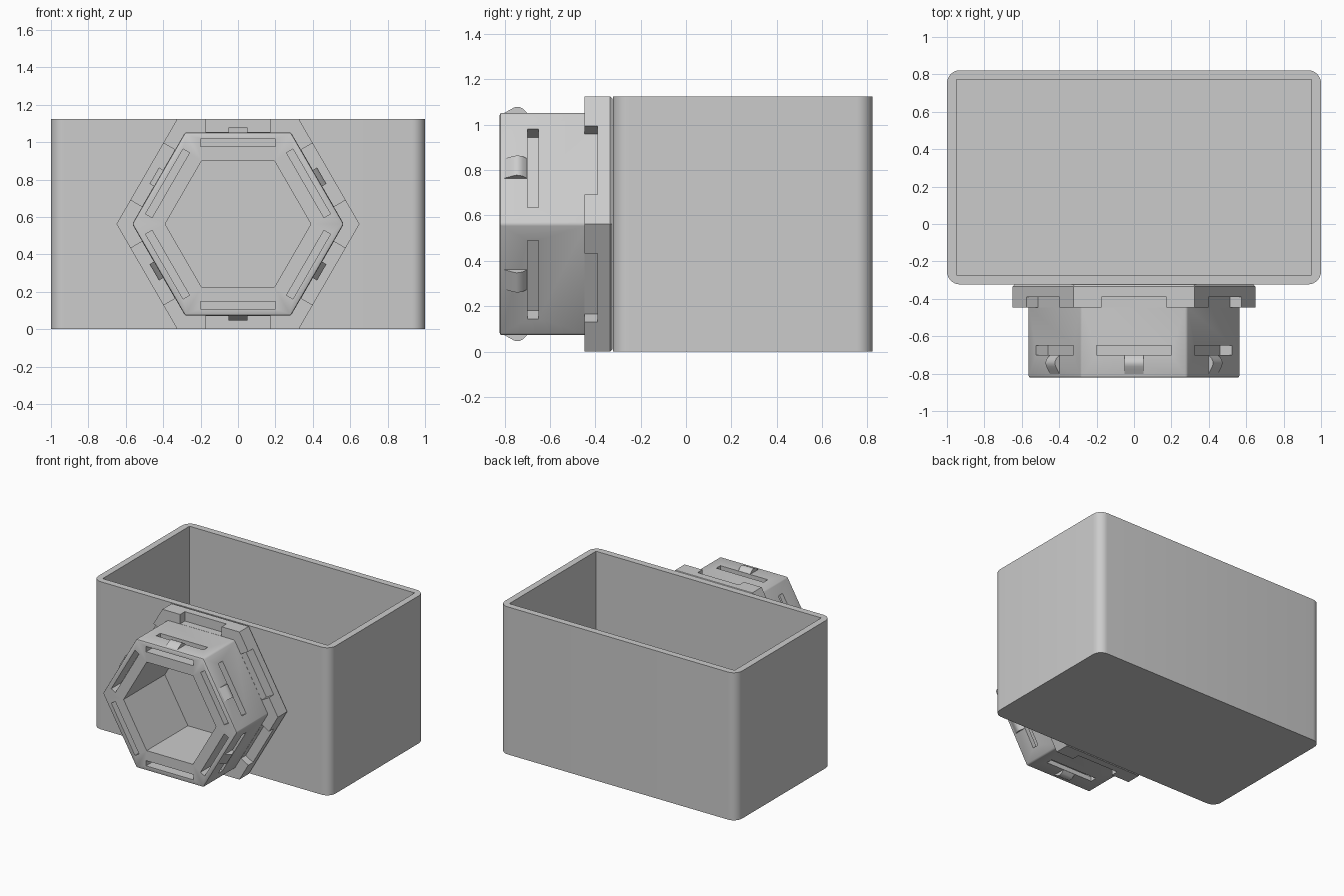
import bpy, bmesh, math
from mathutils import Vector

if "Cube" in bpy.data.objects:
    bpy.data.objects.remove(bpy.data.objects["Cube"])

CZ = 0.5625                      # height of the hexagon axis
Y0, Y1 = -0.323, 0.822           # front and back of the bin

grey = bpy.data.materials.new("light grey")
grey.diffuse_color = (0.6, 0.6, 0.6, 1)
grey.use_nodes = True
grey.node_tree.nodes["Principled BSDF"].inputs["Base Color"].default_value = grey.diffuse_color


def finish(name, bm):
    bmesh.ops.recalc_face_normals(bm, faces=bm.faces[:])
    me = bpy.data.meshes.new(name)
    bm.to_mesh(me)
    bm.free()
    ob = bpy.data.objects.new(name, me)
    bpy.context.collection.objects.link(ob)
    me.materials.append(grey)
    return ob


def activate(ob):
    bpy.ops.object.select_all(action='DESELECT')
    ob.select_set(True)
    bpy.context.view_layer.objects.active = ob


def cut(ob, cutter):
    activate(ob)
    m = ob.modifiers.new("cut", 'BOOLEAN')
    m.operation, m.solver, m.object = 'DIFFERENCE', 'EXACT', cutter
    bpy.ops.object.modifier_apply(modifier=m.name)
    bpy.data.objects.remove(cutter)


def smooth(ob):
    activate(ob)
    bpy.ops.object.shade_smooth_by_angle(angle=math.radians(30))


def block(bm, x, y0, y1, z0, z1):
    vs = bmesh.ops.create_cube(bm, size=1)['verts']
    for v in vs:
        v.co = Vector((v.co.x * 2 * x, y0 + (v.co.y + .5) * (y1 - y0),
                       z0 + (v.co.z + .5) * (z1 - z0)))


def hex_point(k, r, s, y):
    """Point at distance r from the axis and s along hexagon side k."""
    a = math.radians(90 + 60 * k)
    return Vector((r * math.cos(a) - s * math.sin(a), y,
                   CZ + r * math.sin(a) + s * math.cos(a)))


def side_prisms(bm, profile, half):
    """Extrude an (apothem, y) profile along each of the six sides."""
    for k in range(6):
        ends = [[bm.verts.new(hex_point(k, r, s, y)) for r, y in profile]
                for s in (-half, half)]
        n = len(profile)
        for e in ends:
            bm.faces.new(e)
        for i in range(n):
            j = (i + 1) % n
            bm.faces.new((ends[0][i], ends[0][j], ends[1][j], ends[1][i]))


# Open bin: rounded vertical corners outside, square corners inside
bm = bmesh.new()
block(bm, 1, Y0, Y1, 0, 2 * CZ)
upright = [e for e in bm.edges if abs(e.verts[0].co.z - e.verts[1].co.z) > .5]
bmesh.ops.bevel(bm, geom=upright, offset=0.07, segments=8, profile=0.5,
                affect='EDGES')
bin_body = finish("bin", bm)
bm = bmesh.new()
block(bm, 0.95, Y0 + 0.05, Y1 - 0.05, 0.05, 1.5)
cut(bin_body, finish("bin_cutter", bm))
smooth(bin_body)

# Hollow hexagonal plug with flange: (apothem, y) profile around six sides
PLUG = 0.49
profile = [(0.3375, Y0 - 0.001), (0.3375, -0.822), (PLUG, -0.822),
           (PLUG, -0.447), (CZ, -0.447), (CZ, -0.335), (0.553, Y0 - 0.001)]
bm = bmesh.new()
rings = [[bm.verts.new(hex_point(k, r, r * math.tan(math.pi / 6), y))
          for r, y in profile] for k in range(6)]
for k in range(6):
    a, b = rings[k], rings[(k + 1) % 6]
    for i in range(len(profile)):
        j = (i + 1) % len(profile)
        bm.faces.new((a[i], a[j], b[j], b[i]))
# softened plug corners and front rim
rim = {r[2] for r in rings}
root = {r[3] for r in rings}
soft = [e for e in bm.edges if set(e.verts) <= rim | root
        and not set(e.verts) <= root]
bmesh.ops.bevel(bm, geom=soft, offset=0.01, segments=2, profile=0.5,
                affect='EDGES')
plug = finish("hex_connector", bm)

# Flange notches and L-shaped spring slots
bm = bmesh.new()
side_prisms(bm, [(PLUG + .001, -0.5), (0.7, -0.5), (0.7, -0.39),
                 (PLUG + .001, -0.39)], 0.175)
side_prisms(bm, [(0.415, -0.9), (0.455, -0.9), (0.455, -0.70), (0.6, -0.70),
                 (0.6, -0.65), (0.415, -0.65)], 0.2)
cut(plug, finish("slot_cutter", bm))
smooth(plug)

# Rounded snap bumps on the spring tabs
bm = bmesh.new()
side_prisms(bm, [(0.47, -0.80), (0.489, -0.803), (0.503, -0.778),
                 (0.512, -0.762), (0.517, -0.748), (0.516, -0.735),
                 (0.509, -0.72), (0.49, -0.701), (0.47, -0.701)], 0.05)
smooth(finish("snap_bumps", bm))

# Blind end of the hexagonal socket
bm = bmesh.new()
bm.faces.new([bm.verts.new(hex_point(k, 0.345, 0.345 * math.tan(math.pi / 6),
                                     Y0 - 0.002)) for k in range(6)])
socket = finish("socket_end", bm)
